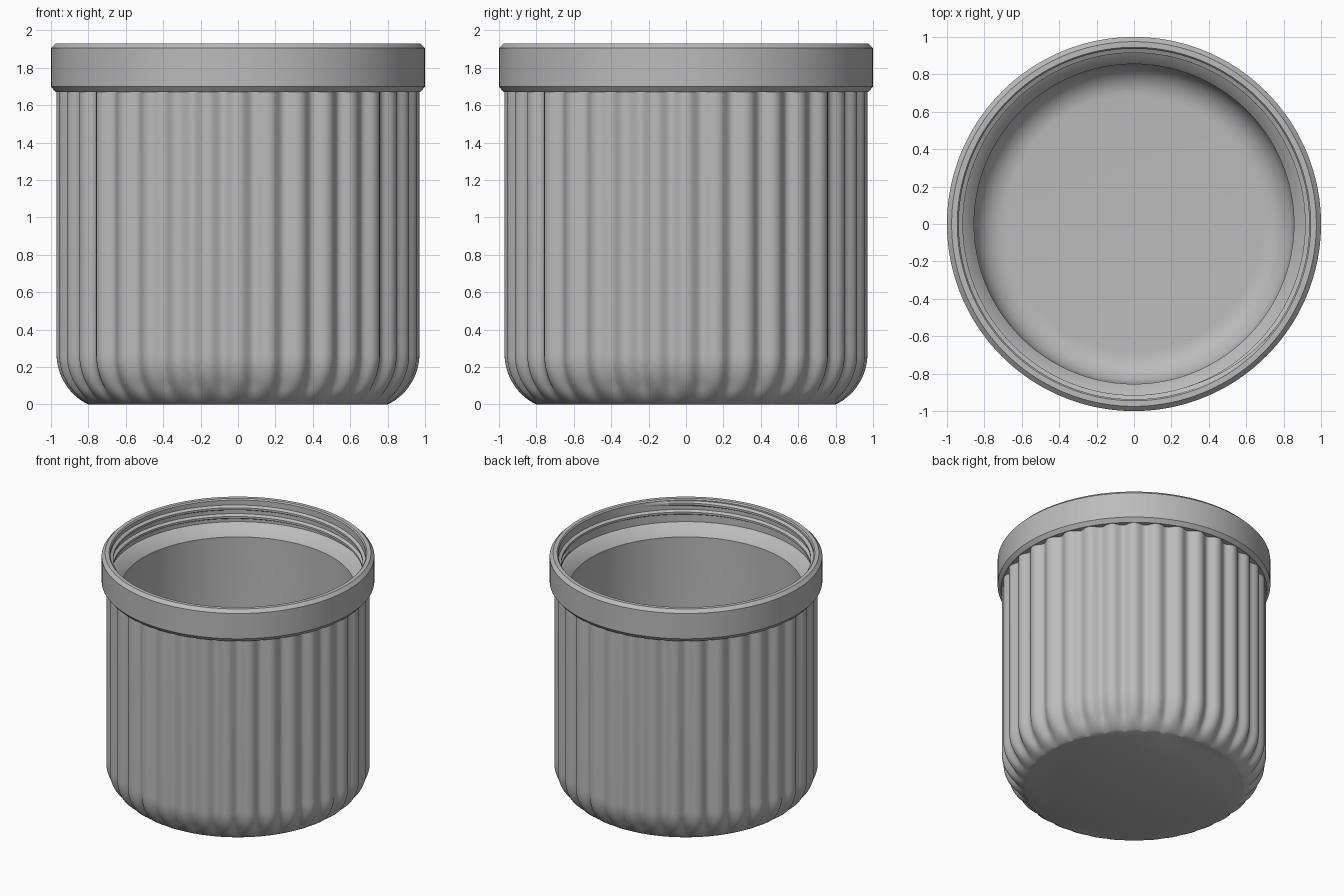
import bpy
import bmesh
from math import sin, cos, pi, radians

cube = bpy.data.objects.get("Cube")
if cube:
    bpy.data.objects.remove(cube, do_unlink=True)

SEGMENTS = 432
FLUTES = 36
FLUTE_DEPTH = 0.035

grey = bpy.data.materials.new("plain_grey")
grey.use_nodes = True
colour = (0.5, 0.5, 0.5, 1)
grey.diffuse_color = colour
grey.node_tree.nodes["Principled BSDF"].inputs["Base Color"].default_value = colour


def finish(name, bm, angle=30):
    """Turn a bmesh into a smooth shaded object with sharp edges kept."""
    bmesh.ops.recalc_face_normals(bm, faces=bm.faces[:])
    mesh = bpy.data.meshes.new(name)
    bm.to_mesh(mesh)
    bm.free()
    mesh.materials.append(grey)
    obj = bpy.data.objects.new(name, mesh)
    bpy.context.collection.objects.link(obj)
    bpy.ops.object.select_all(action="DESELECT")
    obj.select_set(True)
    bpy.context.view_layer.objects.active = obj
    bpy.ops.object.shade_smooth_by_angle(angle=radians(angle))
    return obj


def arc(cx, cz, r, start, end, steps):
    """Profile points (radius, height) along a circular arc in degrees."""
    angles = [radians(start + (end - start) * i / steps) for i in range(steps + 1)]
    return [(cx + r * cos(a), cz + r * sin(a)) for a in angles]


def bridge(bm, a, b):
    for i in range(len(a)):
        j = (i + 1) % len(a)
        bm.faces.new((a[i], a[j], b[j], b[i]))


def ring(bm, radius_at, z):
    verts = []
    for i in range(SEGMENTS):
        a = 2 * pi * i / SEGMENTS
        r = radius_at(a)
        verts.append(bm.verts.new((r * cos(a), r * sin(a), z)))
    return verts


# One closed skin: fluted outside, collar, threaded neck, inside and floor
FLUTE_TOP = 1.67
outside = arc(0.67, 0.27, 0.30, -64.2, 0, 14) + [(0.97, FLUTE_TOP)]
outside[0] = (0.80, 0.0)
collar = [(0.975, FLUTE_TOP), (1.0, 1.70), (1.0, 1.905), (0.975, 1.93),
          (0.945, 1.93), (0.937, 1.92), (0.937, 1.745), (0.915, 1.735)]
inside = [(0.855, 1.66)] + arc(0.685, 0.27, 0.17, 0, -90, 12)

bm = bmesh.new()
rings = []
for r, z in outside:
    depth = FLUTE_DEPTH * min(1, z / 0.10)
    rings.append(ring(bm, lambda a: r - depth * (0.5 - 0.5 * cos(FLUTES * a)) ** 1.3, z))
for r, z in collar + inside:
    rings.append(ring(bm, lambda a: r, z))
for lower, upper in zip(rings, rings[1:]):
    bridge(bm, lower, upper)
bm.faces.new(rings[0])
bm.faces.new(rings[-1])
finish("fluted_jar", bm)

# Screw thread winding around the inside of the neck, tapering at both ends
TURNS, STEPS, PITCH = 1.9, 240, 0.07
bm = bmesh.new()
sections = []
for i in range(STEPS + 1):
    t = i / STEPS
    a = 2 * pi * TURNS * t
    z = 1.765 + PITCH * TURNS * t
    height = 0.022 * min(1, t * 20, (1 - t) * 20)
    section = []
    for r, dz in ((0.940, -0.022), (0.937 - height, -0.008),
                  (0.937 - height, 0.008), (0.940, 0.022)):
        section.append(bm.verts.new((r * cos(a), r * sin(a), z + dz)))
    sections.append(section)
for a, b in zip(sections, sections[1:]):
    bridge(bm, a, b)
bm.faces.new(sections[0])
bm.faces.new(sections[-1])
finish("neck_thread", bm)
